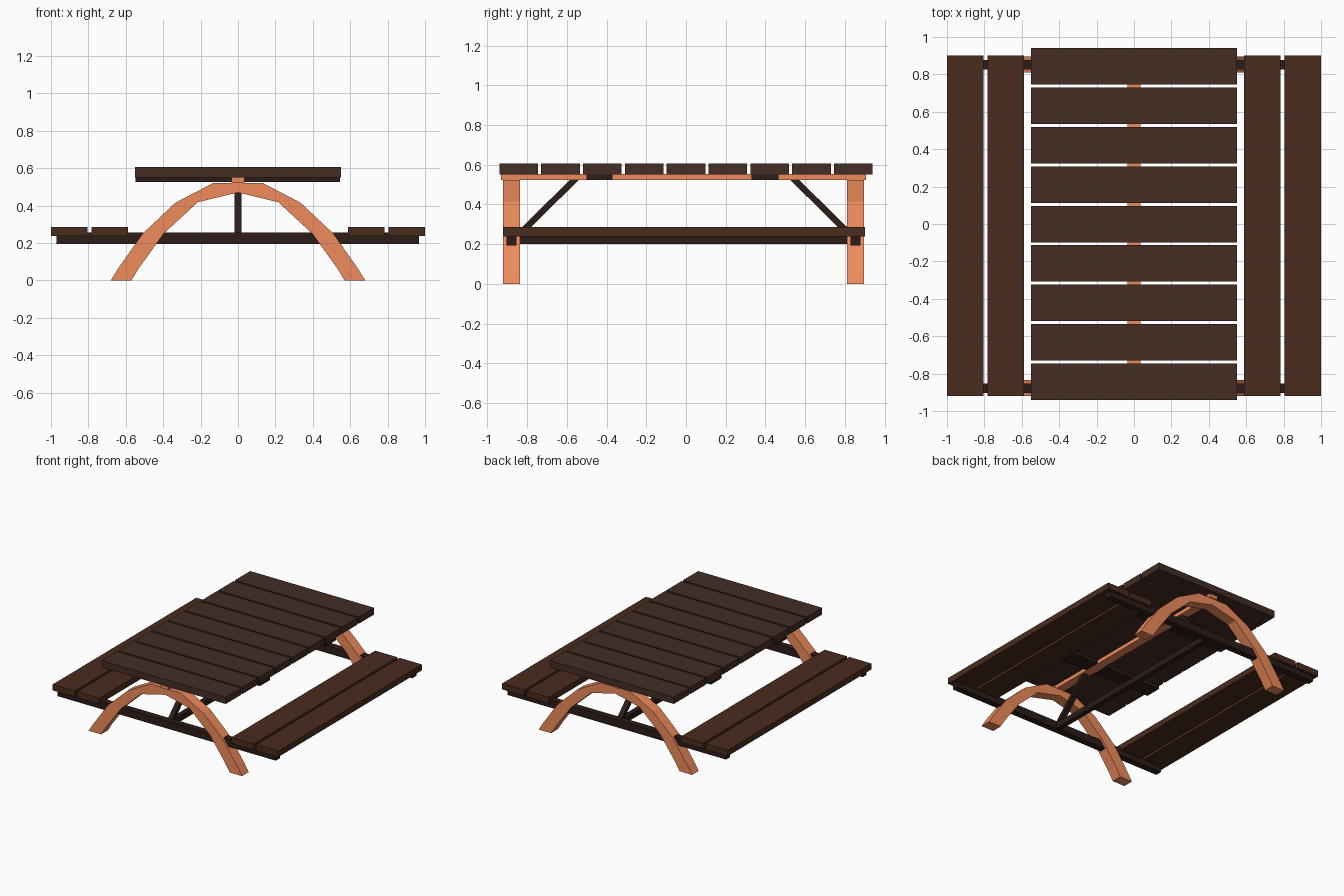
import bpy, bmesh
from mathutils import Vector

if "Cube" in bpy.data.objects:
    bpy.data.objects.remove(bpy.data.objects["Cube"])


def material(name, rgb):
    m = bpy.data.materials.new(name)
    m.diffuse_color = (*rgb, 1)
    m.use_nodes = True
    m.node_tree.nodes["Principled BSDF"].inputs["Base Color"].default_value = m.diffuse_color
    return m


ORANGE = material("orange_wood", (0.86, 0.26, 0.105))
TOP = material("table_wood", (0.058, 0.026, 0.018))
BENCH = material("bench_wood", (0.068, 0.025, 0.013))
DARK = material("dark_wood", (0.026, 0.012, 0.009))


def finish(name, bm, mat):
    bmesh.ops.recalc_face_normals(bm, faces=bm.faces)
    mesh = bpy.data.meshes.new(name)
    bm.to_mesh(mesh)
    bm.free()
    ob = bpy.data.objects.new(name, mesh)
    mesh.materials.append(mat)
    bpy.context.collection.objects.link(ob)
    return ob


def box(name, x, y, z, mat):
    """Box from (min, max) ranges on each axis."""
    bm = bmesh.new()
    bmesh.ops.create_cube(bm, size=1)
    for v in bm.verts:
        v.co = Vector([(r[0] + r[1]) / 2 + c * (r[1] - r[0])
                       for r, c in zip((x, y, z), v.co)])
    return finish(name, bm, mat)


def extrude(name, quads, axis_vec, mat):
    """Extrude a strip of connected quads along a vector."""
    bm = bmesh.new()
    for q in quads:
        bm.faces.new([bm.verts.new(p) for p in q])
    bmesh.ops.remove_doubles(bm, verts=bm.verts, dist=1e-5)
    ret = bmesh.ops.extrude_face_region(bm, geom=bm.faces[:], use_keep_orig=True)
    moved = [g for g in ret["geom"] if isinstance(g, bmesh.types.BMVert)]
    bmesh.ops.translate(bm, verts=moved, vec=axis_vec)
    return finish(name, bm, mat)


# Table top planks
for i in range(9):
    y = -0.94 + i * 0.2106
    box(f"table_plank_{i + 1}", (-0.55, 0.55), (y, y + 0.195), (0.551, 0.605), TOP)

# Battens under the table top
for i, y in enumerate([(-0.50, -0.37), (0.33, 0.465)]):
    box(f"top_batten_{i + 1}", (-0.548, 0.545), y, (0.525, 0.551), DARK)

# Central beam under the top
box("top_beam", (-0.035, 0.035), (-0.93, 0.905), (0.522, 0.553), ORANGE)

# Bench planks, two each side
for side, s in (("left", -1), ("right", 1)):
    for part, a, b in (("inner", 0.587, 0.783), ("outer", 0.805, 1.0)):
        box(f"{side}_bench_{part}_plank", sorted((s * a, s * b)),
            (-0.92, 0.90), (0.238, 0.286), BENCH)

# Arched legs and the cross beams passing through them
outer = [(0.68, 0), (0.64, 0.065), (0.51, 0.25), (0.335, 0.415), (0.13, 0.522)]
inner = [(0.57, 0), (0.53, 0.065), (0.397, 0.25), (0.215, 0.418), (0, 0.47)]
outer += [(-x, z) for x, z in reversed(outer)]
inner += [(-x, z) for x, z in reversed(inner)]
for name, y0, y1 in (("front", -0.92, -0.835), ("back", 0.81, 0.895)):
    quads = []
    for i in range(len(outer) - 1):
        pts = [outer[i], outer[i + 1], inner[i + 1], inner[i]]
        if pts[2] == pts[3]:
            pts.pop()
        quads.append([(x, y0, z) for x, z in pts])
    extrude(f"{name}_arch_leg", quads, (0, y1 - y0, 0), ORANGE)
    box(f"{name}_cross_beam", (-0.97, 0.967), (y0 + 0.017, y1 - 0.017),
        (0.194, 0.255), DARK)

# Lengthwise stretcher between the cross beams
box("stretcher", (-0.02, 0.02), (-0.85, 0.83), (0.2, 0.245), DARK)

# Diagonal braces from the stretcher up to the top beam
for name, s in (("front", -1), ("back", 1)):
    q = [(0.84, 0.225), (0.53, 0.53), (0.575, 0.53), (0.855, 0.255)]
    extrude(f"{name}_brace", [[(-0.02, s * y - 0.0125 + 0.01 * (s < 0), z) for y, z in q]],
            (0.04, 0, 0), DARK)
